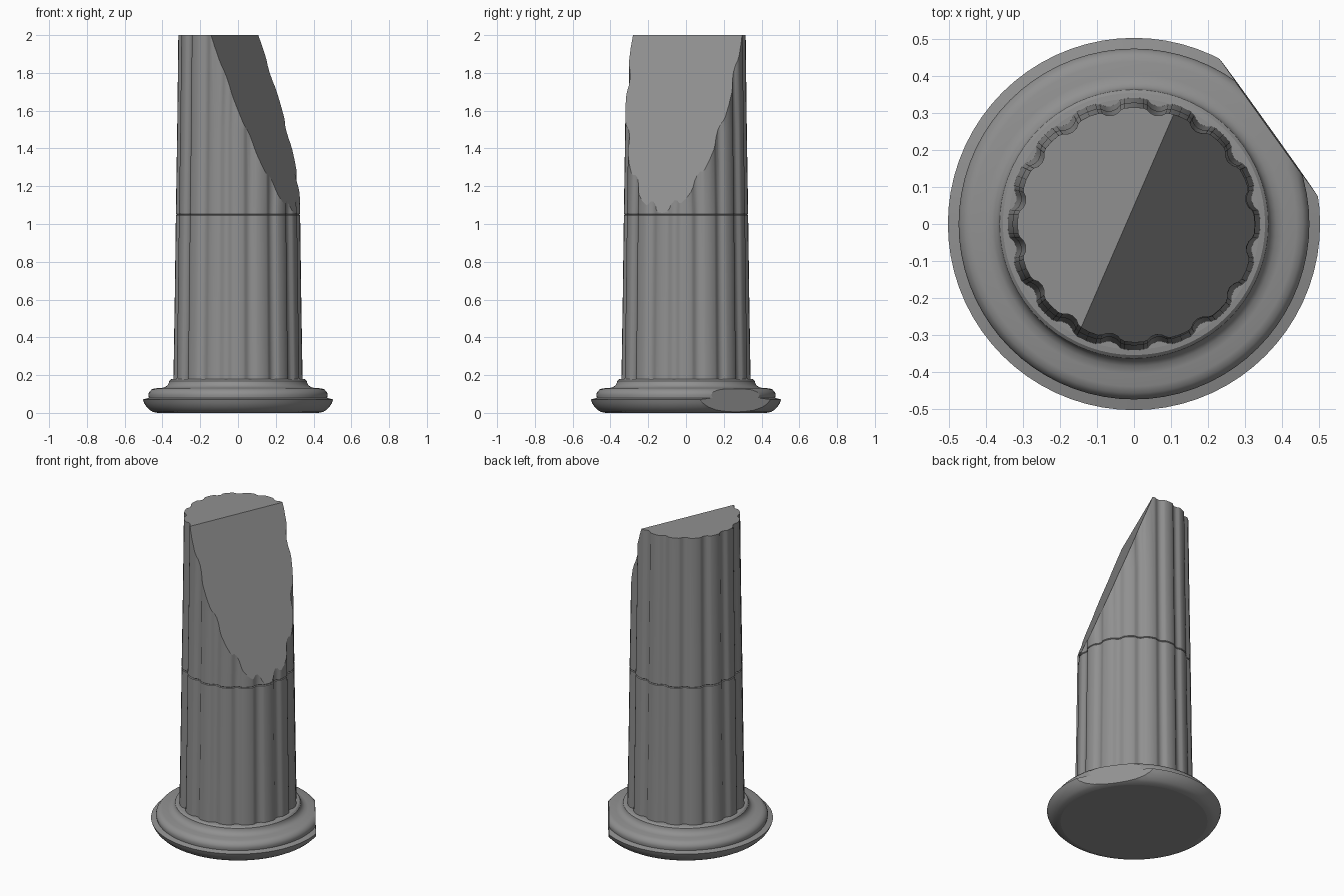
import bpy, bmesh, math
from mathutils import Vector

if "Cube" in bpy.data.objects:
    bpy.data.objects.remove(bpy.data.objects["Cube"])

stone = bpy.data.materials.new("dark_stone")
stone.diffuse_color = (.28, .28, .28, 1)
stone.use_nodes = True
stone.node_tree.nodes["Principled BSDF"].inputs["Base Color"].default_value = stone.diffuse_color


def skin(bm, rings):
    """Bridge rings of equal point count into a closed, capped solid."""
    loops = [[bm.verts.new(p) for p in ring] for ring in rings]
    n = len(loops[0])
    for a, b in zip(loops, loops[1:]):
        for i in range(n):
            j = (i + 1) % n
            bm.faces.new((a[i], a[j], b[j], b[i]))
    bm.faces.new(loops[0][::-1])
    bm.faces.new(loops[-1])


def slice_off(bm, point, normal):
    """Cut away everything on the normal side and close the break."""
    res = bmesh.ops.bisect_plane(
        bm, geom=bm.verts[:] + bm.edges[:] + bm.faces[:], dist=1e-5,
        plane_co=Vector(point), plane_no=Vector(normal), clear_outer=True)
    edges = [e for e in res["geom_cut"]
             if isinstance(e, bmesh.types.BMEdge) and e.is_boundary]
    bmesh.ops.edgenet_fill(bm, edges=edges)


def finish(bm, name, angle=30):
    bmesh.ops.recalc_face_normals(bm, faces=bm.faces[:])
    mesh = bpy.data.meshes.new(name)
    bm.to_mesh(mesh)
    bm.free()
    mesh.materials.append(stone)
    obj = bpy.data.objects.new(name, mesh)
    bpy.context.collection.objects.link(obj)
    bpy.ops.object.select_all(action='DESELECT')
    obj.select_set(True)
    bpy.context.view_layer.objects.active = obj
    bpy.ops.object.shade_smooth_by_angle(angle=math.radians(angle))
    for poly in mesh.polygons:          # caps and broken faces stay flat
        if len(poly.vertices) > 12:
            poly.use_smooth = False
    return obj


# One flute period: (degrees, depth below the ridge), softly rounded
FLUTES = 16
PERIOD = [(-4.6, 0), (0, -.001), (4.6, 0), (6.6, .004), (8.4, .012),
          (11.25, .016), (14.1, .012), (15.9, .004)]


def flute_ring(r, z):
    pts = []
    for k in range(FLUTES):
        for deg, depth in PERIOD:
            a = math.radians(k * 360 / FLUTES + deg)
            pts.append(((r - depth) * math.cos(a), (r - depth) * math.sin(a), z))
    return pts


def round_ring(r, z, n=72):
    return [(r * math.cos(2 * math.pi * i / n), r * math.sin(2 * math.pi * i / n), z)
            for i in range(n)]


# Moulded round base with a chipped edge
profile = [(.425, 0), (.45, .005), (.467, .015), (.484, .032), (.497, .052),
           (.504, .071), (.472, .079), (.475, .095), (.471, .110), (.458, .124),
           (.440, .130), (.405, .132), (.385, .137), (.372, .148), (.366, .160),
           (.364, .170), (.355, .178), (.34, .180)]
bm = bmesh.new()
skin(bm, [round_ring(r, z) for r, z in profile])
slice_off(bm, (.365, .261, .07), (.813, .582, .03))
finish(bm, "base")

# Lower fluted drum
bm = bmesh.new()
skin(bm, [flute_ring(r, z) for r, z in
          [(.341, .17), (.334, .60), (.328, 1.046), (.323, 1.05)]])
finish(bm, "lower_drum")

# Upper fluted drum, snapped along a steep diagonal
bm = bmesh.new()
skin(bm, [flute_ring(r, z) for r, z in
          [(.323, 1.05), (.328, 1.054), (.321, 1.5), (.315, 2.0)]])
slice_off(bm, (-.018, .008, 2.0), (.917, -.398, .37))
finish(bm, "upper_drum")
